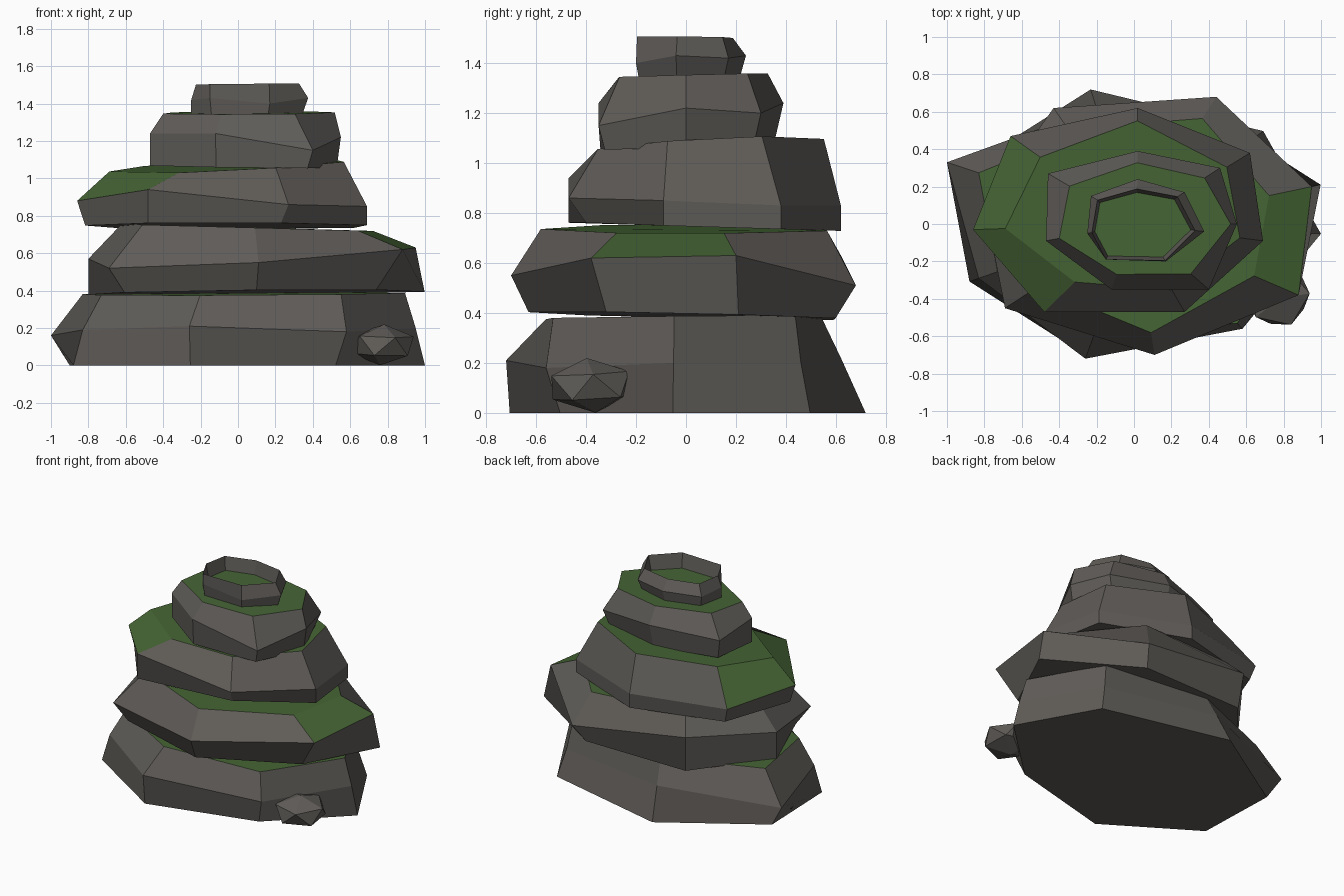
import bpy, bmesh
from mathutils import Matrix, Vector, Euler

if "Cube" in bpy.data.objects:
    bpy.data.objects.remove(bpy.data.objects["Cube"])


def flat_material(name, rgb):
    m = bpy.data.materials.new(name)
    m.diffuse_color = (*rgb, 1)
    m.use_nodes = True
    m.node_tree.nodes["Principled BSDF"].inputs["Base Color"].default_value = m.diffuse_color
    return m


stone = flat_material("grey stone", (0.115, 0.107, 0.097))
moss = flat_material("green moss", (0.060, 0.129, 0.035))


def finish(name, bm):
    bmesh.ops.recalc_face_normals(bm, faces=bm.faces[:])
    me = bpy.data.meshes.new(name)
    bm.to_mesh(me)
    bm.free()
    me.materials.append(stone)
    me.materials.append(moss)
    ob = bpy.data.objects.new(name, me)
    bpy.context.collection.objects.link(ob)


def slab(name, outline, bottom, middle, top, mossy=(), sink=0.0):
    """Outline points: x, y of the middle ring, then bottom and top ring factors.
    Bottom and top are tilted planes (z, slope in x, slope in y);
    middle lists the height of each middle point."""
    bm = bmesh.new()

    def ring(plane, pick):
        vs = []
        for x, y, *f in outline:
            vs.append(bm.verts.new((x * f[pick], y * f[pick],
                                    plane[0] + plane[1] * x + plane[2] * y)))
        return vs

    low, high = ring(bottom, 0), ring(top, 1)
    mid = [bm.verts.new((p[0], p[1], z)) for p, z in zip(outline, middle)]
    n = len(outline)

    def band(a, b):
        return [bm.faces.new((a[i], a[(i + 1) % n], b[(i + 1) % n], b[i])) for i in range(n)]

    bm.faces.new(low)
    band(low, mid)
    sides = band(mid, high)
    for i in mossy:
        sides[i].material_index = 1
    # sunken cap inside a stone rim
    if sink:
        inner = [bm.verts.new((v.co.x * 0.93, v.co.y * 0.9, top[0] - sink)) for v in high]
        band(high, inner)
        high = inner
    bm.faces.new(high).material_index = 1
    finish(name, bm)


# stacked slabs, bottom to top
slab("base_slab",
     [(.95, -.05, 1.052, .94), (.58, -.56, .9, .95), (-.26, -.72, .98, .78),
      (-.83, -.29, 1.06, .88), (-1, .33, .9, .83), (-.2, .62, 1.16, .87),
      (.64, .46, 1.08, .95)],
     (0, 0, 0), (.2, .18, .21, .19, .16, .22, .2), (.383, .005, .01))

slab("second_slab",
     [(.95, .2, 1.05, .76), (.88, -.38, .84, .73), (.11, -.70, .9, .83),
      (-.69, -.45, .88, .74), (-.8, .1, 1, .78), (-.43, .62, .95, .82),
      (.44, .68, .88, .83)],
     (.388, .01, -.02), (.63, .62, .55, .52, .57, .63, .51), (.738, -.02, 0), mossy=(0,))

slab("third_slab",
     [(-.86, -.03, .95, .8), (-.48, -.47, 1, .66), (.27, -.47, .85, .75),
      (.69, -.09, 1, .82), (.62, .38, 1, .8), (.02, .62, 1, .89),
      (-.66, .47, .95, .76)],
     (.747, 0, -.03), (.88, .94, .86, .85, .83, .83, .84), (1.068, .035, .045),
     mossy=(0, 6))

slab("fourth_slab",
     [(-.47, -.09, 1, .85), (-.12, -.35, .98, .77), (.4, -.35, .93, .76),
      (.55, 0, .96, .94), (.46, .3, .9, .82), (.02, .39, .9, .84),
      (-.46, .27, .95, .75)],
     (1.065, -.01, .02), (1.24, 1.24, 1.15, 1.22, 1.2, 1.24, 1.21), (1.35, .005, .02))

slab("top_slab",
     [(-.25, -.05, 1, .9), (-.15, -.19, .95, 1), (.17, -.2, .95, .98),
      (.375, -.04, .92, .87), (.27, .17, .9, .86), (.02, .24, .9, .78),
      (-.23, .15, .95, .85)],
     (1.345, 0, 0), (1.42, 1.43, 1.4, 1.43, 1.42, 1.43, 1.42), (1.503, .01, -.01), sink=.1)


# loose pebbles at the foot
def pebble(name, centre, size, turn):
    bm = bmesh.new()
    bmesh.ops.create_icosphere(bm, subdivisions=1, radius=1)
    rot = Euler(turn).to_matrix().to_4x4()
    bm.transform(Matrix.Translation(centre) @ Matrix.Diagonal(Vector((*size, 1))) @ rot)
    finish(name, bm)


pebble("right_pebble", (.77, -.38, .11), (.185, .185, .11), (.1, .05, .1))
pebble("left_pebble", (-.86, .1, .09), (.09, .1, .085), (.1, .3, .9))
